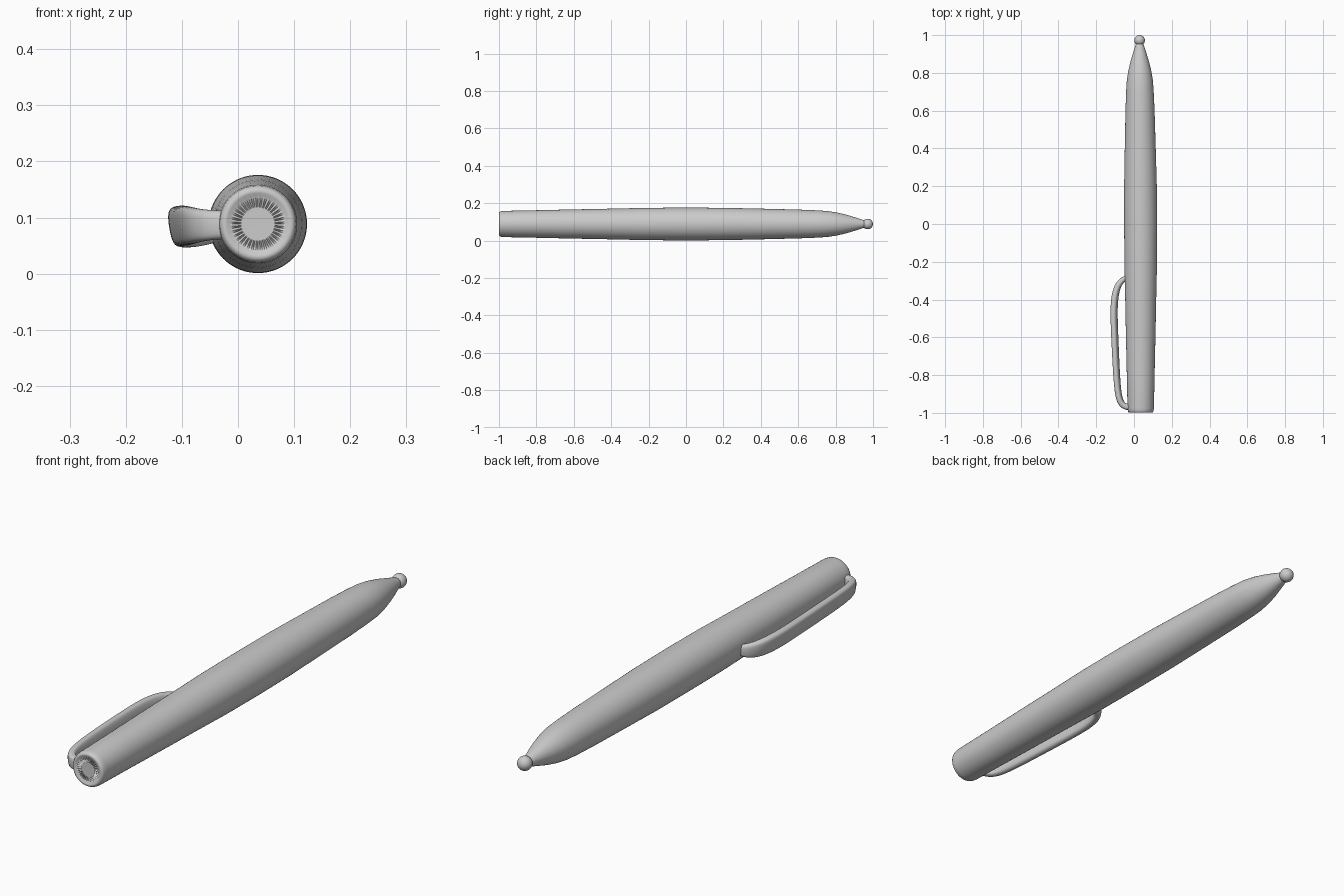
import bpy, bmesh, math
from mathutils import Vector

if "Cube" in bpy.data.objects:
    bpy.data.objects.remove(bpy.data.objects["Cube"], do_unlink=True)

AXIS_X, AXIS_Z = 0.0355, 0.0885
SEGMENTS = 72

grey = bpy.data.materials.new("plain_grey")
grey.use_nodes = True
colour = (0.6, 0.6, 0.6, 1)
grey.diffuse_color = colour
grey.node_tree.nodes["Principled BSDF"].inputs["Base Color"].default_value = colour


def axis_x(y):
    """The tip leans very slightly sideways."""
    return AXIS_X - 0.006 * max(0, y)


def bridge(bm, rings):
    """Skin consecutive closed rings and cap both ends."""
    for a, b in zip(rings, rings[1:]):
        n = len(a)
        for i in range(n):
            j = (i + 1) % n
            bm.faces.new((a[i], a[j], b[j], b[i]))
    bm.faces.new(rings[0])
    bm.faces.new(rings[-1])
    bmesh.ops.recalc_face_normals(bm, faces=bm.faces)


def make_object(name, bm, angle=50):
    mesh = bpy.data.meshes.new(name)
    bm.to_mesh(mesh)
    bm.free()
    mesh.materials.append(grey)
    obj = bpy.data.objects.new(name, mesh)
    bpy.context.collection.objects.link(obj)
    bpy.ops.object.select_all(action="DESELECT")
    obj.select_set(True)
    bpy.context.view_layer.objects.active = obj
    bpy.ops.object.shade_smooth_by_angle(angle=math.radians(angle))
    return obj


# Barrel: turned profile of (y, radius, flute depth), with a fluted dish in the end
profile = [
    (-0.994, 0.028, 0), (-0.994, 0.032, 0.002), (-0.993, 0.040, 0.003),
    (-0.995, 0.050, 0.001), (-0.998, 0.055, 0), (-0.999, 0.060, 0),
    (-0.996, 0.065, 0), (-0.990, 0.068, 0), (-0.975, 0.070, 0),
    (-0.8, 0.0735, 0), (-0.6, 0.078, 0), (-0.4, 0.082, 0),
    (-0.2, 0.0865, 0), (0, 0.0875, 0), (0.2, 0.0865, 0),
    (0.4, 0.082, 0), (0.6, 0.077, 0), (0.7, 0.073, 0),
    (0.76, 0.069, 0), (0.81, 0.061, 0), (0.86, 0.049, 0),
    (0.91, 0.034, 0), (0.95, 0.021, 0), (0.97, 0.015, 0),
]
bm = bmesh.new()
rings = []
for y, r, flute in profile:
    ring = []
    for i in range(SEGMENTS):
        a = math.tau * i / SEGMENTS
        dy = flute * (-1) ** i
        ring.append(bm.verts.new((axis_x(y) + r * math.cos(a), y + dy,
                                  AXIS_Z + r * math.sin(a))))
    rings.append(ring)
bridge(bm, rings)
make_object("barrel", bm)

# Ball at the writing tip
bm = bmesh.new()
bmesh.ops.create_uvsphere(bm, u_segments=32, v_segments=20, radius=0.028)
bmesh.ops.translate(bm, verts=bm.verts, vec=(axis_x(0.972), 0.972, AXIS_Z))
make_object("tip_ball", bm)

# Clip: rounded strap swept along (x, y, z, width, thickness)
path = [
    (-0.005, -0.968, 0.087, 0.050, 0.034),
    (-0.040, -0.970, 0.087, 0.050, 0.034),
    (-0.068, -0.955, 0.086, 0.056, 0.034),
    (-0.086, -0.900, 0.086, 0.066, 0.032),
    (-0.095, -0.750, 0.086, 0.070, 0.032),
    (-0.104, -0.550, 0.085, 0.070, 0.033),
    (-0.107, -0.440, 0.084, 0.070, 0.034),
    (-0.098, -0.360, 0.081, 0.068, 0.034),
    (-0.080, -0.315, 0.078, 0.060, 0.032),
    (-0.055, -0.290, 0.077, 0.050, 0.028),
    (-0.030, -0.285, 0.077, 0.036, 0.024),
]
bm = bmesh.new()
rings = []
tilt = math.radians(10)
for k, (x, y, z, width, thick) in enumerate(path):
    before, after = path[max(k - 1, 0)], path[min(k + 1, len(path) - 1)]
    along = Vector((after[0] - before[0], after[1] - before[1], 0)).normalized()
    out = Vector((-along.y, along.x, 0))
    lean = tilt * math.sin(math.pi * k / (len(path) - 1))
    across = Vector((0, 0, 1)) * math.cos(lean) + out * math.sin(lean)
    out = across.cross(along)
    ring = []
    for i in range(12):
        a = math.tau * i / 12
        c, s = math.cos(a), math.sin(a)
        # squared-off oval section
        u = math.copysign(abs(c) ** 0.65, c) * thick * 0.53
        v = math.copysign(abs(s) ** 0.65, s) * width * 0.53
        ring.append(bm.verts.new(Vector((x, y, z)) + out * u + across * v))
    rings.append(ring)
bridge(bm, rings)
clip = make_object("clip", bm, 180)
smooth = clip.modifiers.new("smooth", "SUBSURF")
smooth.levels = smooth.render_levels = 2
